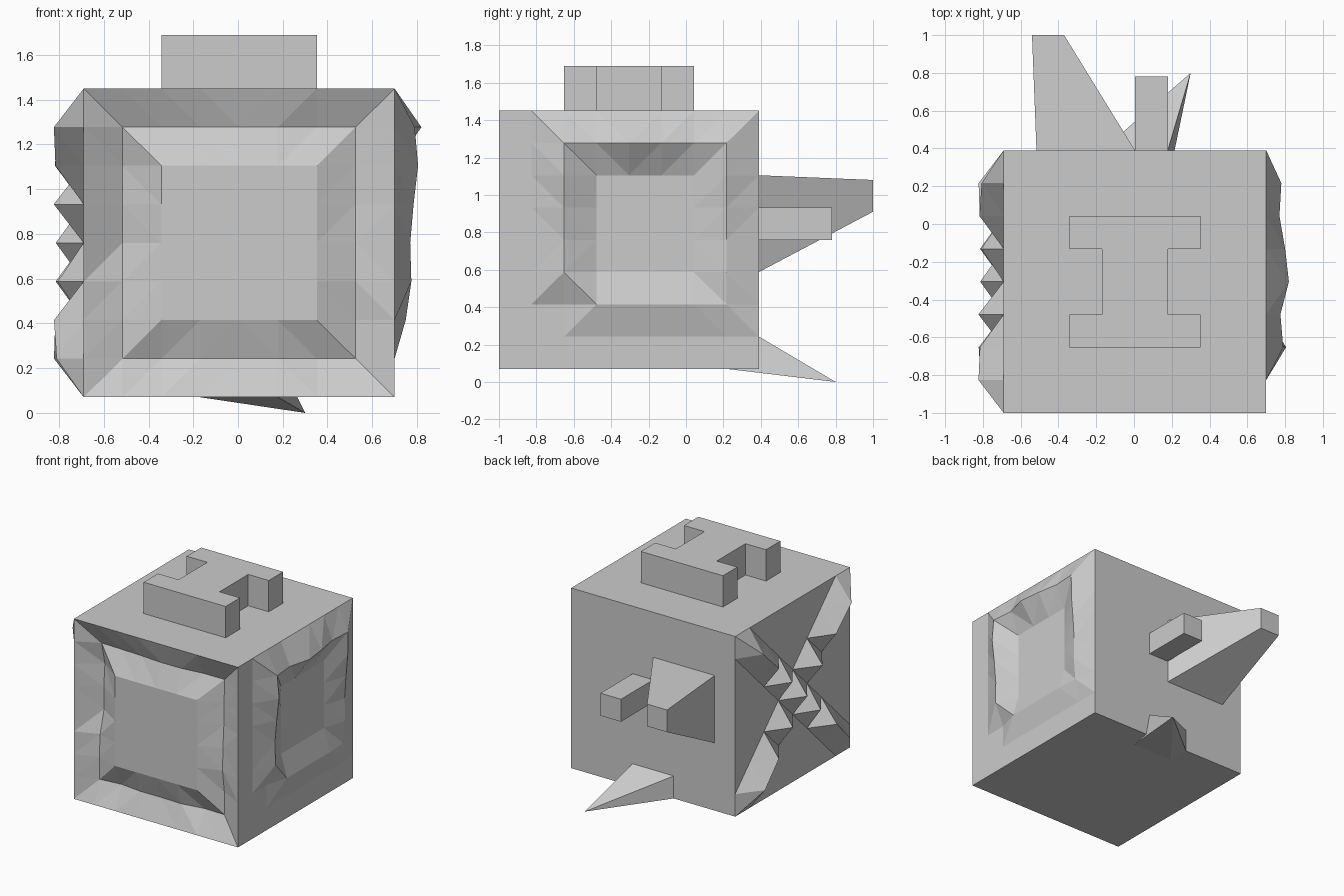
import bpy
import bmesh
import random
from mathutils import Vector

if "Cube" in bpy.data.objects:
    bpy.data.objects.remove(bpy.data.objects["Cube"])

rng = random.Random(4)
N = 8                                  # cells along each edge of the block
LOW, HIGH = Vector((-0.69, -1.0, 0.07)), Vector((0.70, 0.39, 1.45))
CELL = (HIGH - LOW) / N

grey = bpy.data.materials.new("plain grey")
grey.use_nodes = True
grey.diffuse_color = (0.6, 0.6, 0.6, 1)
grey.node_tree.nodes["Principled BSDF"].inputs["Base Color"].default_value = (0.6, 0.6, 0.6, 1)


def finish(name, bm):
    mesh = bpy.data.meshes.new(name)
    bm.to_mesh(mesh)
    bm.free()
    mesh.materials.append(grey)
    obj = bpy.data.objects.new(name, mesh)
    bpy.context.collection.objects.link(obj)
    return obj


def at(i, j, k):
    """Point on the block's cell lattice."""
    return LOW + Vector((i * CELL.x, j * CELL.y, k * CELL.z))


def hull(name, points):
    bm = bmesh.new()
    for p in points:
        bm.verts.new(p)
    bmesh.ops.convex_hull(bm, input=bm.verts)
    bmesh.ops.dissolve_limit(bm, angle_limit=0.01, verts=bm.verts, edges=bm.edges)
    bmesh.ops.recalc_face_normals(bm, faces=bm.faces)
    return finish(name, bm)


def panel(bm, origin, u, v, height, mitred):
    """Grid side of the block, pushed along its normal by height(i, j)."""
    n = u.cross(v).normalized()
    g = [[bm.verts.new(origin + u * i / N + v * j / N + n * height(i, j))
          for j in range(N + 1)] for i in range(N + 1)]
    for i in range(N):
        for j in range(N):
            a, b, c, d = g[i][j], g[i + 1][j], g[i + 1][j + 1], g[i][j + 1]
            # the diagonal points to the centre when mitred
            if ((i < N / 2) == (j < N / 2)) == mitred(i, j):
                tris = ((a, b, c), (a, c, d))
            else:
                tris = ((a, b, d), (b, c, d))
            for t in tris:
                bm.faces.new(t)


# Front: square groove around a level centre
def groove(i, j):
    on_ring = max(abs(i - 4), abs(j - 4)) == 3
    if not on_ring:
        return 0
    if i == 1 and 3 < j < 7:
        return -rng.uniform(0.11, 0.15)
    return -rng.uniform(0.055, 0.09)


# Left side: uneven raised ring with one clipped corner
TOP_RIDGE = [0.09, 0.075, 0.12, 0.10, 0.07, 0.08]
SIDE_RIDGE = [0.055, 0.075, 0.07, 0.085, 0.105]


def ridge(i, j):
    if not (2 <= i <= 7 and 2 <= j <= 7) or (i, j) == (2, 2):
        return 0
    if j == 7:
        return TOP_RIDGE[i - 2]
    if i in (2, 7):
        return SIDE_RIDGE[j - 2] * (1 if i == 2 else 0.75)
    return 0.05 if j == 2 else 0


# Right side: two crossing diagonals of spikes
def spikes(i, j):
    if 0 < i < N and (i == j or i + j == N):
        return rng.uniform(0.115, 0.135)
    return 0


def spike_split(i, j):
    on_cross = i == j or i + j == N - 1
    return not on_cross or i in (0, 1, 6, 7)


# Block
X, Y, Z = (Vector((HIGH.x - LOW.x, 0, 0)), Vector((0, HIGH.y - LOW.y, 0)),
           Vector((0, 0, HIGH.z - LOW.z)))
bm = bmesh.new()
panel(bm, LOW, X, Z, groove, lambda i, j: True)
panel(bm, LOW + X, Y, Z, ridge, lambda i, j: (i, j) != (2, 2))
panel(bm, LOW + Y, -Y, Z, spikes, spike_split)
for o, u, v in ((LOW + Z, X, Y), (LOW + Y, X, -Y), (LOW + X + Y, -X, Z)):
    bm.faces.new([bm.verts.new(p) for p in (o, o + u, o + u + v, o + v)])
bmesh.ops.remove_doubles(bm, verts=bm.verts, dist=0.0005)
finish("block", bm)

# Raised top plateau: two bars joined by a stem, from one outline
bm = bmesh.new()
half = [(6, 2), (6, 3), (5, 3), (5, 5), (6, 5), (6, 6)]
outline = half + [(8 - i, j) for i, j in reversed(half)]
face = bm.faces.new([bm.verts.new(at(i, j, N)) for i, j in outline])
top = bmesh.ops.extrude_face_region(bm, geom=[face])["geom"]
bmesh.ops.translate(bm, vec=(0, 0, 0.24),
                    verts=[e for e in top if isinstance(e, bmesh.types.BMVert)])
bmesh.ops.recalc_face_normals(bm, faces=bm.faces)
finish("top_plateau", bm)

# Back tapered horn
base = [at(i, N, k) for i in (1, 4) for k in (3, 6)]
tip = [(x, 1.0, z) for x in (-0.54, -0.37) for z in (0.91, 1.08)]
hull("back_horn", base + tip)

# Back square peg
peg = [at(i, N, k) for i in (4, 5) for k in (4, 5)]
hull("back_peg", peg + [(p.x, 0.78, p.z) for p in peg])

# Back spike drawn out of the lower edge
root = [at(i, j, k) for i in (3, 5) for j, k in ((N, 1), (7, 0), (N, 0))]
hull("back_spike", root + [(0.30, 0.80, 0.0)])
